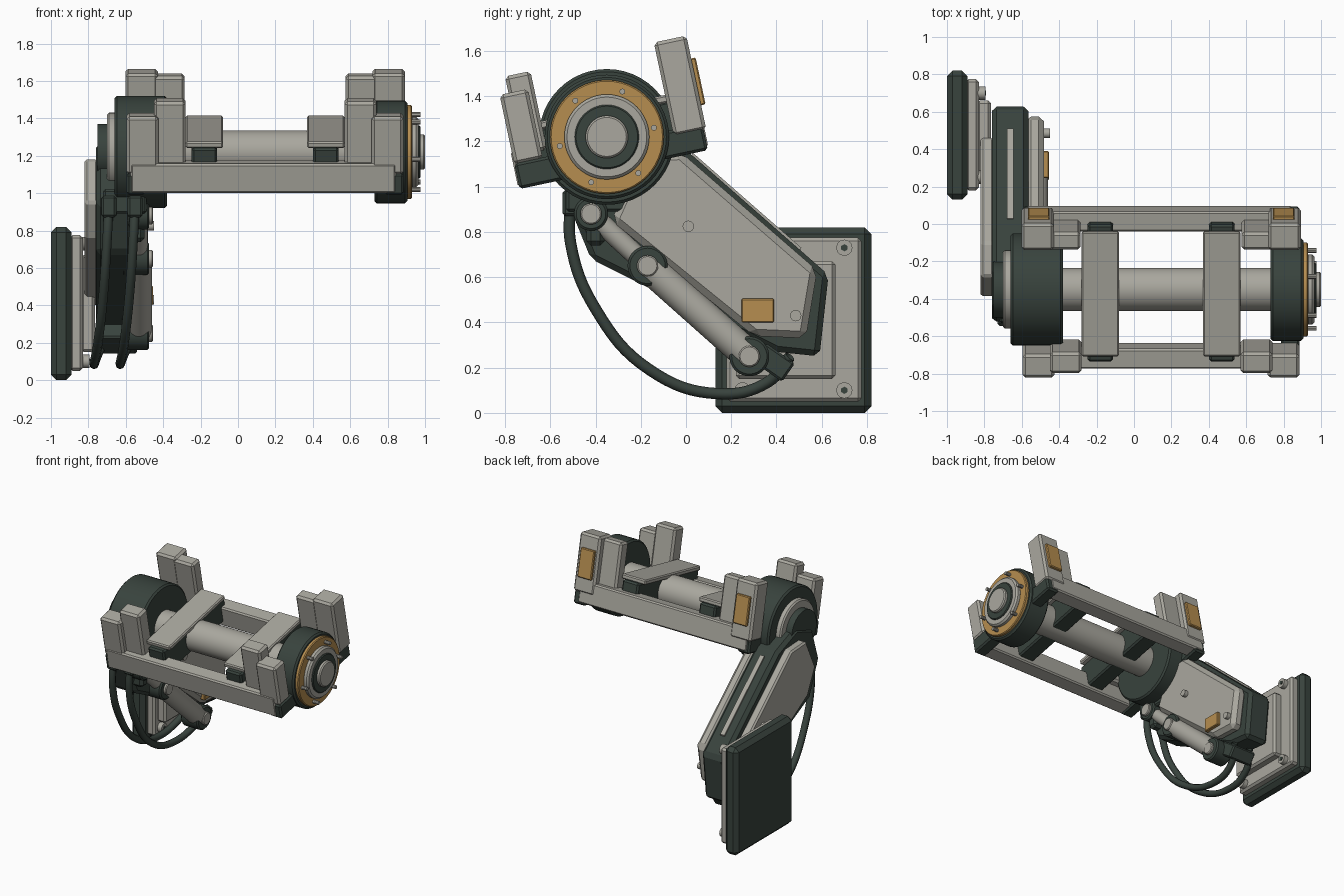
import bpy, bmesh, math
from mathutils import Matrix, Vector

cube = bpy.data.objects.get("Cube")
if cube:
    bpy.data.objects.remove(cube, do_unlink=True)


def material(name, rgb):
    m = bpy.data.materials.new(name)
    m.use_nodes = True
    m.diffuse_color = (*rgb, 1)
    m.node_tree.nodes["Principled BSDF"].inputs["Base Color"].default_value = (*rgb, 1)
    return m


LIGHT = material("pale_grey", (0.40, 0.39, 0.345))
DARK = material("dark_green_grey", (0.04, 0.056, 0.047))
ORANGE = material("ochre", (0.47, 0.27, 0.08))

PY, PZ = -0.35, 1.22    # main pivot
MID = 0.145             # cradle centre in x
TILT = Matrix.Translation((MID, PY, PZ)) @ Matrix.Rotation(math.radians(12), 4, 'X')


def finish(name, bm, mat, bevel=0, matrix=None, smooth=False):
    bmesh.ops.recalc_face_normals(bm, faces=bm.faces)
    me = bpy.data.meshes.new(name)
    bm.to_mesh(me)
    bm.free()
    me.materials.append(mat)
    ob = bpy.data.objects.new(name, me)
    bpy.context.collection.objects.link(ob)
    if matrix:
        ob.matrix_world = matrix
    if smooth:
        bpy.ops.object.select_all(action='DESELECT')
        ob.select_set(True)
        bpy.context.view_layer.objects.active = ob
        bpy.ops.object.shade_smooth_by_angle(angle=math.radians(35))
    if bevel:
        b = ob.modifiers.new("bevel", 'BEVEL')
        b.width = bevel
        b.segments = 1
        b.limit_method = 'ANGLE'
        b.angle_limit = math.radians(35)
    return ob


def box(name, mat, xs, ys, zs, bevel=0.012, matrix=None):
    bm = bmesh.new()
    bmesh.ops.create_cube(bm, size=1)
    for v in bm.verts:
        v.co = [lo + (c + 0.5) * (hi - lo) for c, (lo, hi) in zip(v.co, (xs, ys, zs))]
    return finish(name, bm, mat, bevel, matrix)


def rod(name, mat, a, b, r, bevel=0, sides=48):
    a, b = Vector(a), Vector(b)
    bm = bmesh.new()
    rot = (b - a).to_track_quat('Z', 'Y').to_matrix().to_4x4()
    bmesh.ops.create_cone(bm, cap_ends=True, segments=sides, radius1=r, radius2=r,
                          depth=(b - a).length, matrix=Matrix.Translation((a + b) / 2) @ rot)
    return finish(name, bm, mat, bevel, smooth=True)


def disc(name, mat, x0, x1, r, y=PY, z=PZ, bevel=0, sides=48):
    return rod(name, mat, (x0, y, z), (x1, y, z), r, bevel, sides)


def prism(name, mat, x0, x1, outline, bevel):
    bm = bmesh.new()
    face = bm.faces.new([bm.verts.new((x0, y, z)) for y, z in outline])
    new = bmesh.ops.extrude_face_region(bm, geom=[face])["geom"]
    bmesh.ops.translate(bm, vec=(x1 - x0, 0, 0),
                        verts=[v for v in new if isinstance(v, bmesh.types.BMVert)])
    return finish(name, bm, mat, bevel)


# Mounting base
box("base_plate", DARK, (-1, -0.89), (0.13, 0.82), (0, 0.82), 0.03)
box("base_cover", LIGHT, (-0.9, -0.83), (0.18, 0.775), (0.05, 0.775), 0.015)
box("base_pad", LIGHT, (-0.84, -0.765), (0.22, 0.66), (0.15, 0.67), 0.015)
for y in (0.25, 0.7):
    for z in (0.1, 0.73):
        disc("base_bolt", LIGHT, -0.84, -0.795, 0.036, y, z, sides=12)
        disc("base_bolt_socket", DARK, -0.8, -0.79, 0.016, y, z, sides=6)

# Lower arm: dark body with a pale panel on each side
prism("arm_body", DARK, -0.76, -0.565, [(-0.25, 1.27), (-0.02, 1.18), (0.63, 0.61), (0.59, 0.25),
      (0.4, 0.27), (-0.42, 0.68), (-0.53, 0.95), (-0.45, 1.2)], 0.025)
prism("arm_inner_panel", LIGHT, -0.58, -0.48, [(-0.2, 1.14), (-0.02, 1.15), (0.58, 0.63),
      (0.53, 0.33), (0.3, 0.34), (-0.33, 0.85)], 0.03)
prism("arm_outer_panel", LIGHT, -0.82, -0.75, [(-0.28, 1.18), (-0.1, 1.17), (0.46, 0.68),
      (0.45, 0.42), (0.3, 0.40), (-0.3, 0.76), (-0.39, 0.95)], 0.012)
prism("arm_spine_strip", LIGHT, -0.68, -0.645, [(0.03, 1.15), (0.51, 0.73), (0.5, 0.7), (0.02, 1.12)], 0)
box("arm_label", ORANGE, (-0.49, -0.455), (0.245, 0.39), (0.40, 0.505), 0.005)
for y, z in ((0.485, 0.43), (0.01, 0.825)):
    disc("arm_bolt", LIGHT, -0.5, -0.45, 0.025, y, z, sides=16)

# Shoulder drum, shaft and end drum
disc("shoulder_drum", DARK, -0.66, -0.38, 0.30, bevel=0.012)
disc("shoulder_ring", LIGHT, -0.70, -0.65, 0.21, bevel=0.01)
disc("shoulder_hub", DARK, -0.75, -0.69, 0.15)
disc("cross_shaft", LIGHT, -0.4, 0.75, 0.115)
disc("end_drum", DARK, 0.73, 0.905, 0.275, bevel=0.012)
disc("end_ring", ORANGE, 0.9, 0.93, 0.252, bevel=0.006)
disc("end_flange", LIGHT, 0.92, 0.965, 0.188, bevel=0.012)
disc("end_seal", DARK, 0.95, 0.975, 0.142, bevel=0.006)
disc("end_cap", LIGHT, 0.95, 1.0, 0.094, bevel=0.008)
for i in range(6):
    a = math.radians(11 + 60 * i)
    disc("ring_bolt", LIGHT, 0.92, 0.975, 0.013, PY + 0.212 * math.cos(a), PZ + 0.212 * math.sin(a), sides=10)

# Tilted cradle: rails, cross bars, clamp posts
for side, lo, hi in (("front", -0.43, -0.32), ("back", 0.32, 0.43)):
    box(side + "_rail", LIGHT, (-0.72, 0.7), (lo, hi), (-0.135, 0.025), 0.01, TILT)


def mirrored(name, mat, x, half, ys, zs, bevel=0.012):
    for s in (-1, 1):
        box(name, mat, (s * x - half, s * x + half), ys, zs, bevel, TILT)


mirrored("cross_block", DARK, 0.325, 0.068, (-0.375, 0.375), (-0.1, 0.1))
mirrored("cross_plate", LIGHT, 0.325, 0.1, (-0.34, 0.34), (0.092, 0.128), 0.008)
mirrored("front_end_foot", DARK, 0.69, 0.05, (-0.425, -0.2), (-0.145, -0.03))
mirrored("back_end_foot", DARK, 0.69, 0.05, (0.2, 0.425), (-0.15, -0.03))
mirrored("front_outer_post", LIGHT, 0.655, 0.085, (-0.425, -0.297), (-0.035, 0.28), 0.015)
mirrored("front_inner_post", LIGHT, 0.51, 0.085, (-0.385, -0.27), (0.0, 0.355), 0.015)
mirrored("back_outer_post", LIGHT, 0.66, 0.087, (0.29, 0.437), (-0.06, 0.365), 0.015)
mirrored("back_inner_post", LIGHT, 0.515, 0.085, (0.29, 0.385), (-0.04, 0.35), 0.015)
mirrored("post_marker", ORANGE, 0.655, 0.058, (0.43, 0.457), (0.05, 0.262), 0.006)

# Actuator beside the arm
AX = -0.53
top, mid, low = (-0.42, 0.88), (-0.17, 0.65), (0.28, 0.25)
rod("actuator_piston", LIGHT, (AX, *top), (AX, *mid), 0.045)
rod("actuator_cylinder", LIGHT, (AX, *mid), (AX, *low), 0.07)
for name, (y, z), r in (("upper", top, 0.075), ("middle", mid, 0.088), ("lower", low, 0.088)):
    disc(name + "_knuckle", DARK, -0.62, -0.475, r, y, z, 0.01)
    disc(name + "_pin", LIGHT, -0.6, -0.455, 0.047, y, z, 0.006)
box("upper_bracket", DARK, (-0.72, -0.49), (-0.53, -0.18), (0.89, 1.02))
box("upper_lug", DARK, (-0.64, -0.5), (-0.44, -0.36), (0.74, 0.9), 0.02)

# Cable pair with end clamp
clamp = Matrix.Translation((-0.64, 0.39, 0.21)) @ Matrix.Rotation(math.radians(-35), 4, 'X')
box("cable_clamp", DARK, (-0.1, 0.1), (-0.09, 0.07), (-0.04, 0.06), 0.01, clamp)
path = [(-0.51, 0.95), (-0.51, 0.75), (-0.4, 0.46), (-0.16, 0.19), (0.14, 0.085), (0.36, 0.135), (0.46, 0.25)]
sway = [0.03, 0.02, 0, -0.03, -0.05, -0.03, 0.02]
for i, x in enumerate((-0.72, -0.58)):
    cu = bpy.data.curves.new("cable", 'CURVE')
    cu.dimensions = '3D'
    cu.bevel_depth = 0.025
    cu.bevel_resolution = 2
    cu.resolution_u = 8
    sp = cu.splines.new('BEZIER')
    sp.bezier_points.add(len(path) - 1)
    for p, (y, z), s in zip(sp.bezier_points, path, sway):
        p.co = (x + s, y, z)
        p.handle_left_type = p.handle_right_type = 'AUTO'
    cu.materials.append(DARK)
    bpy.context.collection.objects.link(bpy.data.objects.new(("outer", "inner")[i] + "_cable", cu))
    box("cable_socket", DARK, (x - 0.01, x + 0.07), (-0.545, -0.47), (0.87, 0.985))
